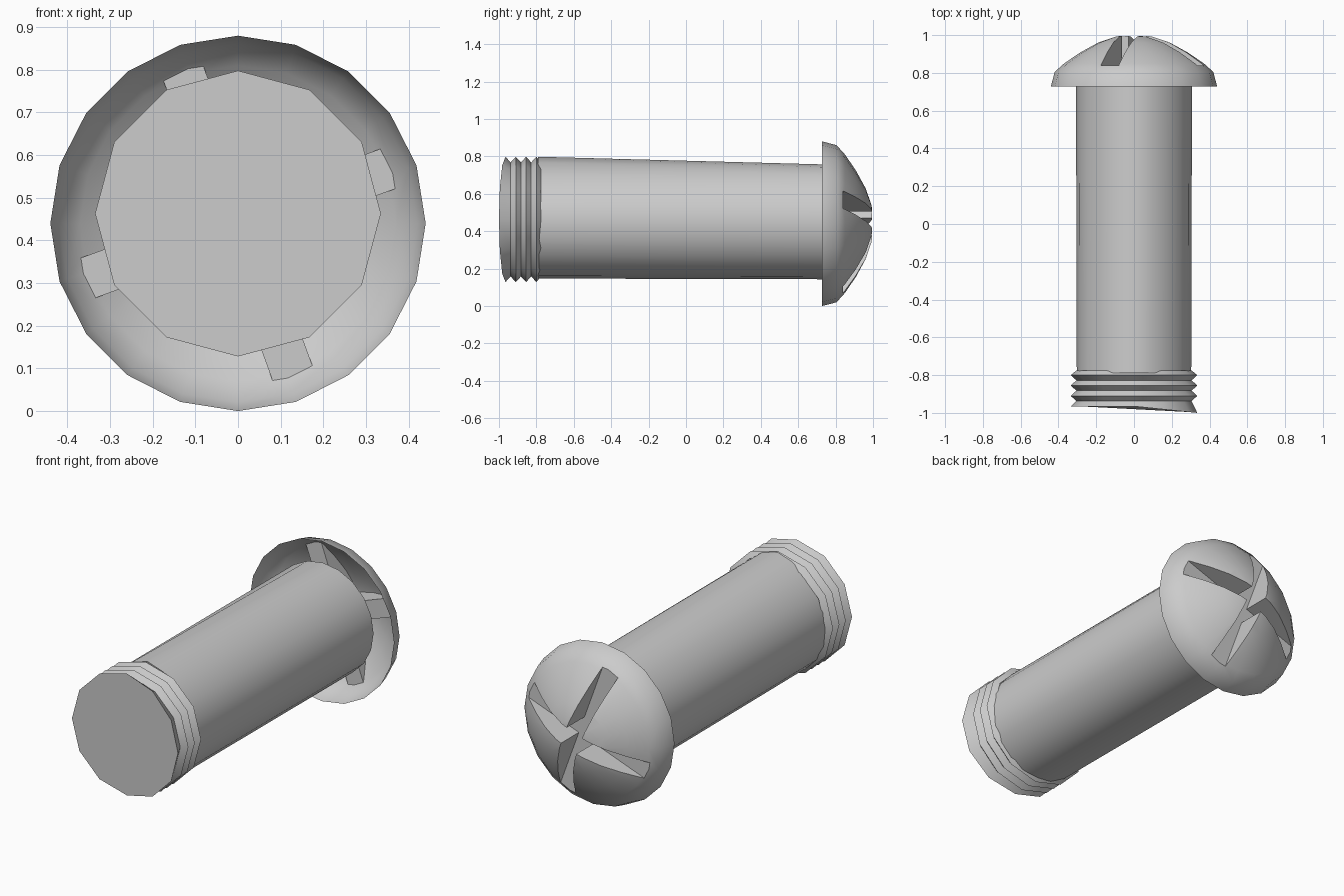
import bpy, bmesh
from math import sin, cos, pi, radians

if "Cube" in bpy.data.objects:
    bpy.data.objects.remove(bpy.data.objects["Cube"])

CZ = 0.44  # height of the bolt axis


def lathe(name, profile, sides, cz=CZ, cap_start=False, cap_end=False, shift=None):
    """Revolve (radius, y) points round the y axis; shift(i, a) moves single points."""
    bm = bmesh.new()
    rings = []
    for i, (r, y) in enumerate(profile):
        ring = []
        for k in range(sides):
            a = 2 * pi * k / sides
            dy, dz = shift(i, a) if shift else (0, 0)
            ring.append(bm.verts.new((r * cos(a), y + dy, cz + r * sin(a) + dz)))
        rings.append(ring)
    for a, b in zip(rings, rings[1:]):
        for k in range(sides):
            n = (k + 1) % sides
            bm.faces.new((a[k], b[k], b[n], a[n]))
    if cap_start:
        bm.faces.new(rings[0])
    if cap_end:
        bm.faces.new(rings[-1])
    bmesh.ops.recalc_face_normals(bm, faces=bm.faces)
    mesh = bpy.data.meshes.new(name)
    bm.to_mesh(mesh)
    bm.free()
    obj = bpy.data.objects.new(name, mesh)
    bpy.context.collection.objects.link(obj)
    return obj


def activate(obj):
    bpy.ops.object.select_all(action='DESELECT')
    obj.select_set(True)
    bpy.context.view_layer.objects.active = obj


def smooth(obj, angle=35):
    activate(obj)
    bpy.ops.object.shade_smooth_by_angle(angle=radians(angle))


# Domed head, closed for now so the slots can be cut
head = lathe("head", [(0.44, 0.728), (0.42, 0.805), (0.37, 0.85), (0.285, 0.908),
                      (0.19, 0.96), (0.10, 0.992), (0.04, 1.0)],
             20, cap_start=True, cap_end=True)

# Cross recess: two bars turned 20 degrees, with the floor at y = 0.84
for i in range(2):
    bpy.ops.mesh.primitive_cube_add(size=1, location=(0, 0.99, CZ),
                                    rotation=(0, -radians(20 + 90 * i), 0))
    cutter = bpy.context.object
    cutter.name = f"slot_cutter_{i + 1}"
    cutter.scale = (1.1, 0.3, 0.10)
    cutter.hide_render = True
    mod = head.modifiers.new("slot", 'BOOLEAN')
    mod.operation = 'DIFFERENCE'
    mod.solver = 'EXACT'
    mod.object = cutter
    activate(head)
    bpy.ops.object.modifier_apply(modifier=mod.name)
    bpy.data.objects.remove(cutter)

# The head is a hollow shell: open its underside
bm = bmesh.new()
bm.from_mesh(head.data)
bmesh.ops.delete(bm, geom=[f for f in bm.faces if all(v.co.y < 0.735 for v in f.verts)],
                 context='FACES')
bm.to_mesh(head.data)
bm.free()
smooth(head)

# Plain shank, its top edge rising slightly to meet the thread
shank = lathe("shank", [(0.307, 0.74), (0.303, -0.79)], 20, cz=0.45,
              shift=lambda i, a: (0, 0.045 * i * max(0, sin(a)) ** 8))
smooth(shank)

# Threaded tip: sharp ridges, and a slanted end where the thread runs out
thread_profile = [(0.305, -0.775)]
for i in range(3):
    y = -0.80 - 0.055 * i
    thread_profile += [(0.335, y), (0.305, y - 0.0275)]
thread_profile.append((0.335, -0.965))
last = len(thread_profile) - 1
thread = lathe("thread", thread_profile, 12, cz=0.463, cap_end=True,
               shift=lambda i, a: (-0.035 * max(0, cos(a)) if i == last else 0, 0))
smooth(thread)
